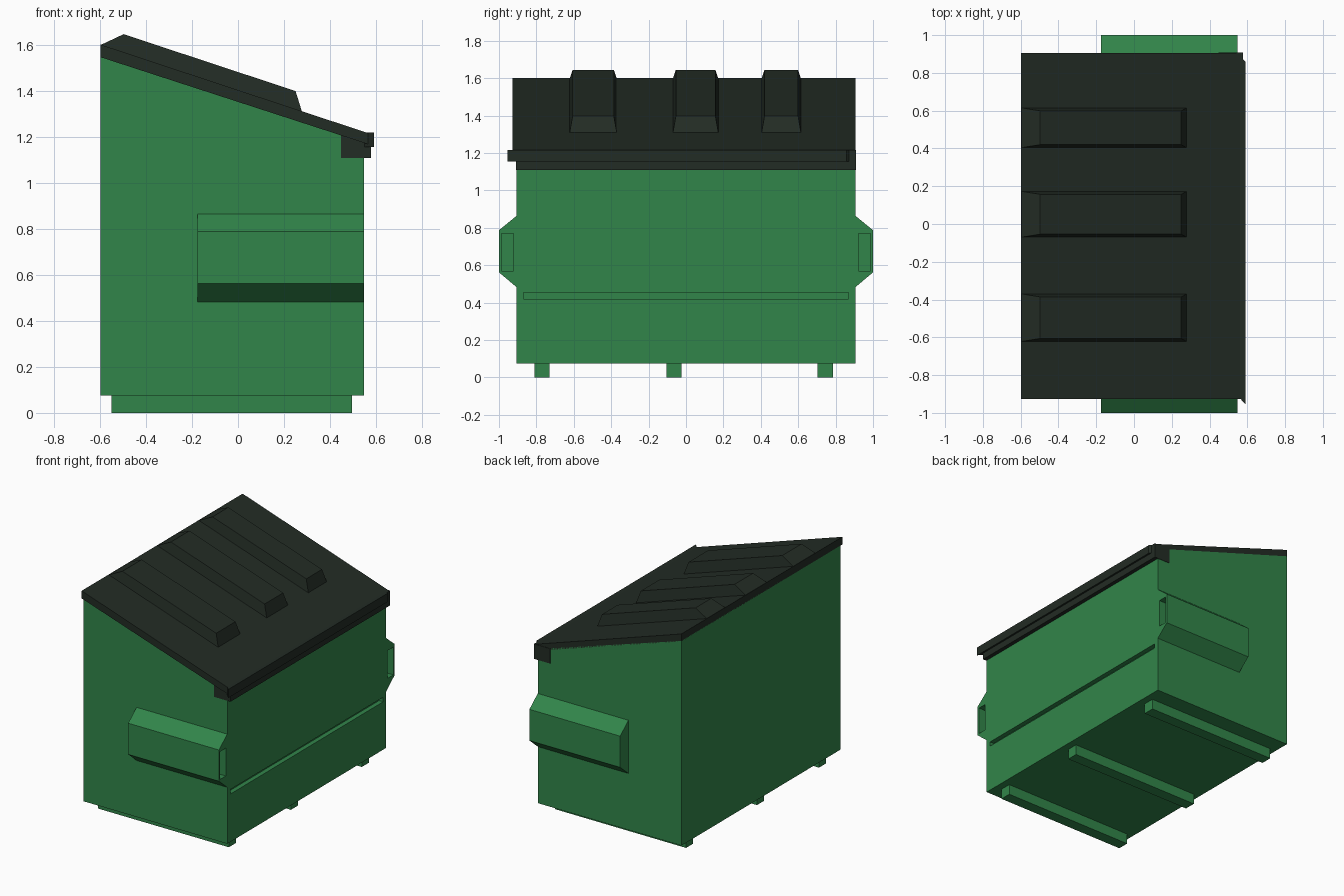
import bpy, bmesh

if "Cube" in bpy.data.objects:
    bpy.data.objects.remove(bpy.data.objects["Cube"])


def material(name, rgb):
    m = bpy.data.materials.new(name)
    m.diffuse_color = (*rgb, 1)
    m.use_nodes = True
    m.node_tree.nodes["Principled BSDF"].inputs["Base Color"].default_value = m.diffuse_color
    return m


GREEN = material("green_paint", (0.031, 0.235, 0.068))
BLACK = material("dark_lid", (0.0165, 0.025, 0.018))


def loft(name, bottom, top, mat):
    """Solid between two matching point loops."""
    bm = bmesh.new()
    a = [bm.verts.new(p) for p in bottom]
    b = [bm.verts.new(p) for p in top]
    n = len(a)
    bm.faces.new(a)
    bm.faces.new(b[::-1])
    for i in range(n):
        j = (i + 1) % n
        bm.faces.new((a[i], b[i], b[j], a[j]))
    bmesh.ops.recalc_face_normals(bm, faces=bm.faces[:])
    me = bpy.data.meshes.new(name)
    bm.to_mesh(me)
    bm.free()
    me.materials.append(mat)
    ob = bpy.data.objects.new(name, me)
    bpy.context.collection.objects.link(ob)
    return ob


def prism_y(name, xz, y0, y1, mat):
    return loft(name, [(x, y0, z) for x, z in xz], [(x, y1, z) for x, z in xz], mat)


def prism_x(name, yz, x0, x1, mat):
    return loft(name, [(x0, y, z) for y, z in yz], [(x1, y, z) for y, z in yz], mat)


def box(name, x0, x1, y0, y1, z0, z1, mat):
    return prism_y(name, [(x0, z0), (x1, z0), (x1, z1), (x0, z1)], y0, y1, mat)


def cut(ob, cutter):
    """Subtract the cutter, then remove it."""
    mod = ob.modifiers.new("cut", 'BOOLEAN')
    mod.operation = 'DIFFERENCE'
    mod.solver = 'EXACT'
    mod.object = cutter
    bpy.context.view_layer.update()
    dg = bpy.context.evaluated_depsgraph_get()
    me = bpy.data.meshes.new_from_object(ob.evaluated_get(dg))
    ob.modifiers.clear()
    ob.data = me
    bpy.data.objects.remove(cutter)


# Container body with a sloping top and a groove across the loading face
body = prism_y("container_body", [(-0.597, 0.075), (0.548, 0.075), (0.548, 1.185),
                                  (-0.597, 1.55)], -0.905, 0.905, GREEN)
cut(body, box("groove_cutter", 0.515, 0.60, -0.87, 0.87, 0.42, 0.453, GREEN))

# Fork pockets on both ends, open toward +x
for side, label in ((-1, "left"), (1, "right")):
    pocket = prism_x("fork_pocket_" + label,
                     [(side * y, z) for y, z in ((0.905, 0.865), (1.0, 0.787),
                                                 (1.0, 0.562), (0.905, 0.482))],
                     -0.175, 0.548, GREEN)
    ya, yb = sorted((side * 0.922, side * 0.986))
    cut(pocket, box("pocket_cutter", -0.15, 0.6, ya, yb, 0.57, 0.77, GREEN))

# Floor skids
for i, y in enumerate((-0.77, -0.064, 0.744)):
    box(f"floor_skid_{i + 1}", -0.55, 0.495, y - 0.041, y + 0.041, 0, 0.076, GREEN)

# Sloping lid, its hanging front bar and the skewed lip strip
prism_y("lid_panel", [(-0.597, 1.6), (0.572, 1.213), (0.572, 1.165), (-0.597, 1.545)],
        -0.927, 0.905, BLACK)
box("lid_front_bar", 0.447, 0.577, -0.909, 0.908, 1.108, 1.215, BLACK)
lip = [(0.545, -0.905), (0.59, -0.955), (0.59, 0.858), (0.545, 0.905)]
loft("lid_lip", [(x, y, 1.155) for x, y in lip], [(x, y, 1.217) for x, y in lip], BLACK)

# Raised tapered ribs on the lid
for i, (y0, y1) in enumerate(((-0.622, -0.37), (-0.07, 0.173), (0.404, 0.615))):
    t = 0.016
    base = [(-0.597, y0, 1.598), (0.278, y0, 1.308), (0.278, y1, 1.308), (-0.597, y1, 1.598)]
    top = [(-0.497, y0 + t, 1.645), (0.25, y0 + t, 1.398),
           (0.25, y1 - t, 1.398), (-0.497, y1 - t, 1.645)]
    loft(f"lid_rib_{i + 1}", base, top, BLACK)
